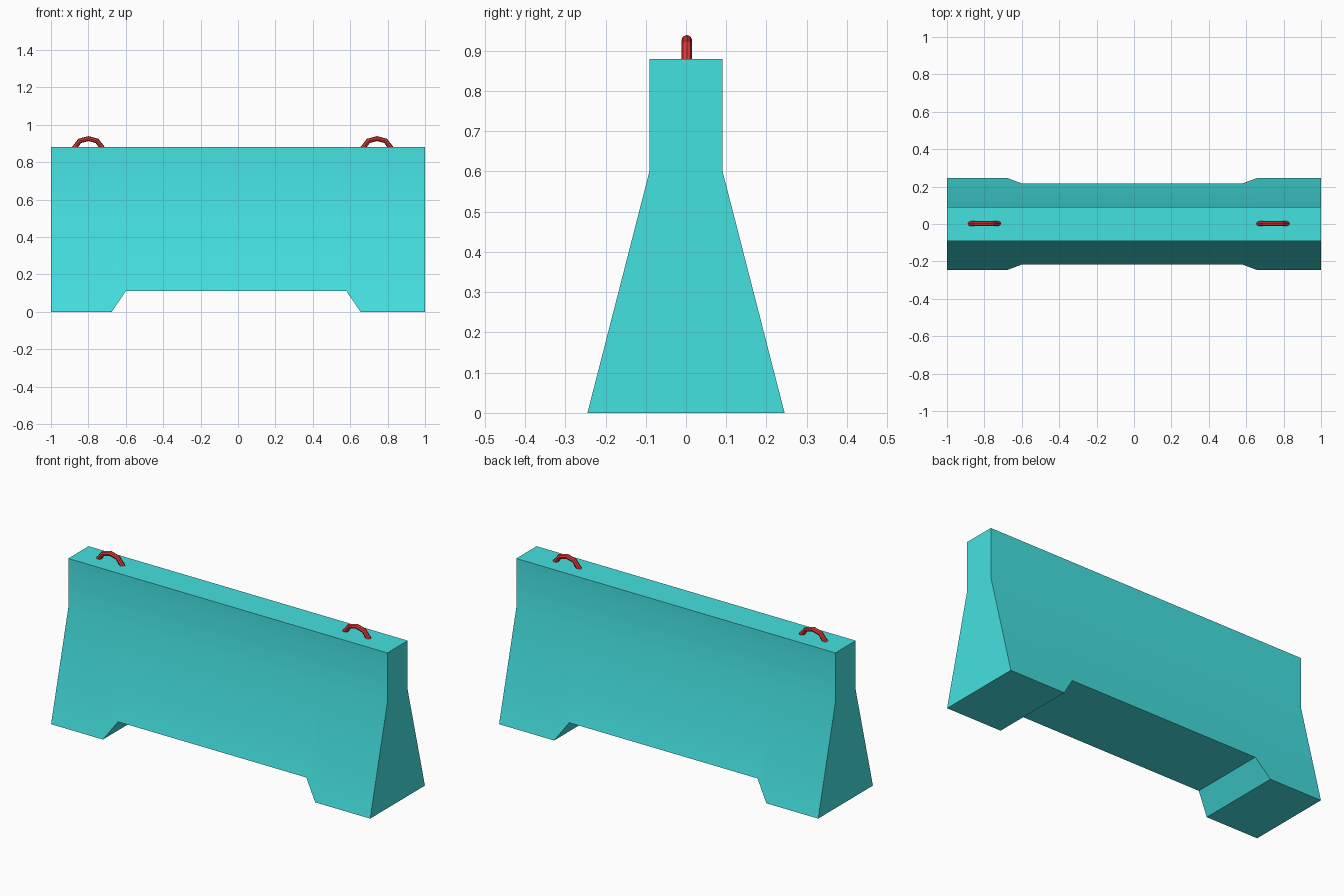
import bpy, bmesh
from mathutils import Vector

if "Cube" in bpy.data.objects:
    bpy.data.objects.remove(bpy.data.objects["Cube"])


def material(name, color):
    m = bpy.data.materials.new(name)
    m.diffuse_color = (*color, 1)
    m.use_nodes = True
    m.node_tree.nodes["Principled BSDF"].inputs["Base Color"].default_value = m.diffuse_color
    return m


def smooth(obj):
    bpy.ops.object.select_all(action='DESELECT')
    obj.select_set(True)
    bpy.context.view_layer.objects.active = obj
    bpy.ops.object.shade_smooth_by_angle(angle=0.52)


teal = material("teal_plastic", (0.06, 0.75, 0.75))
red = material("red_handle", (0.75, 0.04, 0.04))

TOP, WAIST, HALF_TOP, HALF_BASE = 0.88, 0.60, 0.091, 0.245


# Barrier body: cross-sections lofted along x, underside raised in the middle
def make_body():
    stations = [(-1, 0), (-0.675, 0), (-0.6, 0.11), (0.58, 0.11), (0.655, 0), (1, 0)]
    bm = bmesh.new()
    rings = []
    for x, z in stations:
        w = HALF_BASE + (HALF_TOP - HALF_BASE) * z / WAIST
        right = [(w, z), (HALF_TOP, WAIST), (HALF_TOP, TOP)]
        section = right + [(-y, h) for y, h in reversed(right)]
        rings.append([bm.verts.new((x, y, h)) for y, h in section])
    for a, b in zip(rings, rings[1:]):
        for i in range(6):
            j = (i + 1) % 6
            bm.faces.new((a[i], a[j], b[j], b[i]))
    bm.faces.new(rings[0])
    bm.faces.new(rings[-1])
    bmesh.ops.recalc_face_normals(bm, faces=bm.faces)
    mesh = bpy.data.meshes.new("barrier_body")
    bm.to_mesh(mesh)
    bm.free()
    obj = bpy.data.objects.new("barrier_body", mesh)
    bpy.context.collection.objects.link(obj)
    mesh.materials.append(teal)
    smooth(obj)


# Lifting handle: faceted arch of round bar
def make_handle(name, x):
    path = [(-0.078, 0.872), (-0.046, 0.914), (0, 0.926), (0.046, 0.914), (0.078, 0.872)]
    curve = bpy.data.curves.new(name, 'CURVE')
    curve.dimensions = '3D'
    curve.bevel_depth = 0.0135
    curve.bevel_resolution = 2
    curve.use_fill_caps = True
    spline = curve.splines.new('POLY')
    spline.points.add(len(path) - 1)
    for p, (dx, z) in zip(spline.points, path):
        p.co = (x + dx, 0.002, z, 1)
    curve.materials.append(red)
    obj = bpy.data.objects.new(name, curve)
    bpy.context.collection.objects.link(obj)
    bpy.ops.object.select_all(action='DESELECT')
    obj.select_set(True)
    bpy.context.view_layer.objects.active = obj
    bpy.ops.object.convert(target='MESH')
    smooth(bpy.context.object)


make_body()
make_handle("left_handle", -0.8)
make_handle("right_handle", 0.743)
